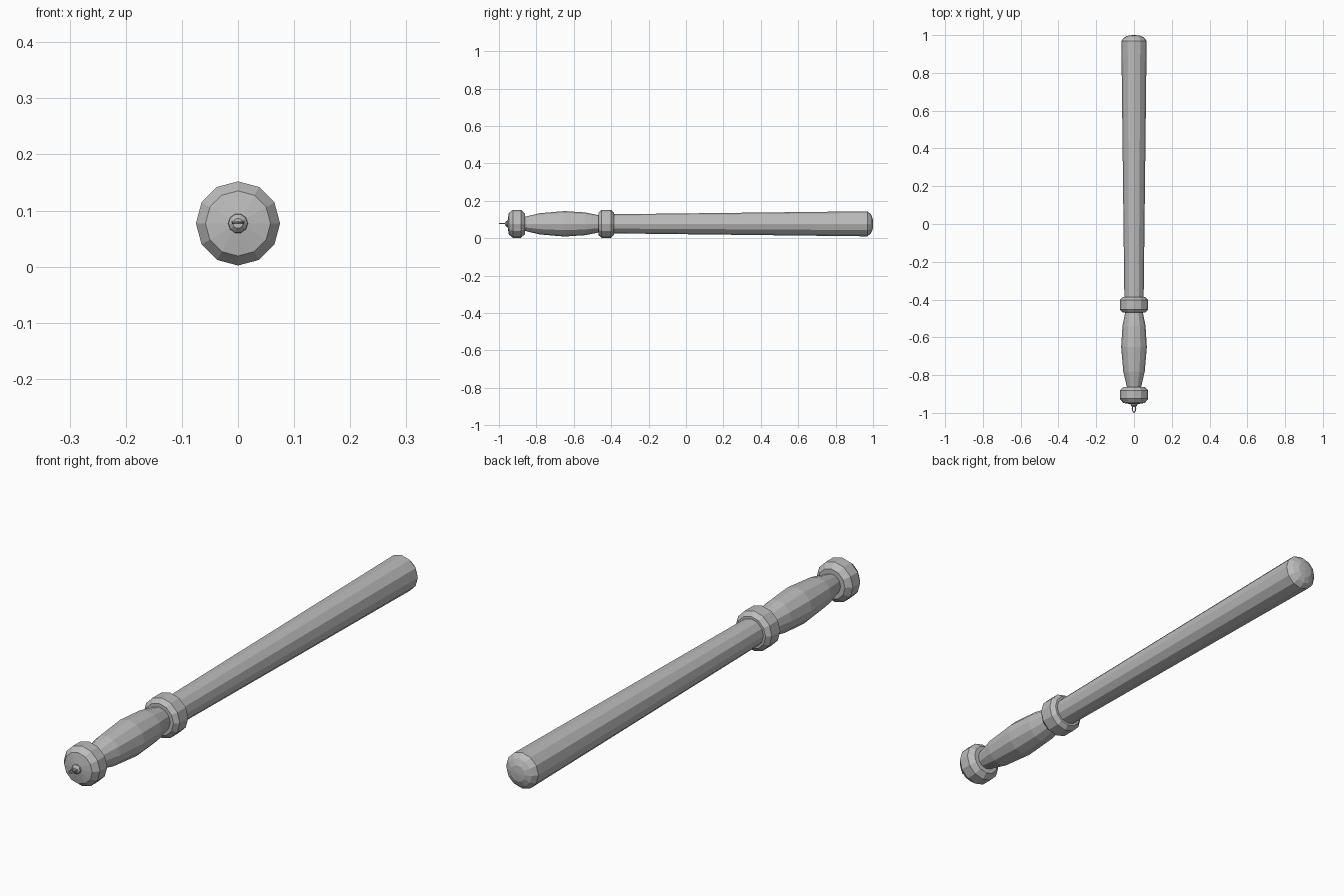
import bpy
import bmesh
from math import cos, sin, pi
from mathutils import Vector

SIDES = 12
AXIS_Z = 0.077

cube = bpy.data.objects.get("Cube")
if cube:
    bpy.data.objects.remove(cube, do_unlink=True)

grey = bpy.data.materials.new("plain_grey")
grey.use_nodes = True
colour = (0.5, 0.5, 0.5, 1)
grey.diffuse_color = colour
grey.node_tree.nodes["Principled BSDF"].inputs["Base Color"].default_value = colour


def finish(name, bm):
    bmesh.ops.recalc_face_normals(bm, faces=bm.faces)
    mesh = bpy.data.meshes.new(name)
    bm.to_mesh(mesh)
    bm.free()
    mesh.materials.append(grey)
    obj = bpy.data.objects.new(name, mesh)
    bpy.context.collection.objects.link(obj)
    return obj


def bridge(bm, a, b):
    n = len(a)
    for i in range(n):
        bm.faces.new((a[i], a[(i + 1) % n], b[(i + 1) % n], b[i]))


def turned(name, profile, sides=SIDES):
    """Flat-sided turning along y from (y, radius) pairs, closed at both ends."""
    bm = bmesh.new()
    rings = []
    for y, r in profile:
        rings.append([bm.verts.new((r * cos(2 * pi * i / sides), y,
                                    AXIS_Z + r * sin(2 * pi * i / sides)))
                      for i in range(sides)])
    for a, b in zip(rings, rings[1:]):
        bridge(bm, a, b)
    bm.faces.new(rings[0])
    bm.faces.new(rings[-1])
    return finish(name, bm)


# Rounded pommel at the front
turned("pommel", [(-0.954, 0.018), (-0.947, 0.058), (-0.925, 0.075),
                  (-0.882, 0.075), (-0.862, 0.056), (-0.862, 0.03)])

# Swelling grip
turned("grip", [(-0.87, 0.036), (-0.78, 0.057), (-0.65, 0.068),
                (-0.54, 0.061), (-0.46, 0.045)])

# Collar between grip and shaft
turned("collar", [(-0.468, 0.04), (-0.468, 0.06), (-0.452, 0.075),
                  (-0.402, 0.075), (-0.386, 0.06), (-0.386, 0.04)])

# Long shaft widening to a shallow domed end
turned("shaft", [(-0.4, 0.051), (0.97, 0.067), (0.988, 0.052),
                 (0.998, 0.03), (1.0, 0.004)])

# Small boss holding the cord eye
turned("eye_boss", [(-0.95, 0.018), (-0.96, 0.017), (-0.968, 0.009)], 10)

# Flat elongated eye lying level
bm = bmesh.new()
loops = []
for i in range(12):
    a = 2 * pi * i / 12
    centre = Vector((0.009 * cos(a), -0.976 + 0.021 * sin(a), AXIS_Z + 0.002))
    out = Vector((cos(a), sin(a), 0))
    loops.append([bm.verts.new(centre + 0.003 * (out * cos(t) + Vector((0, 0, sin(t)))))
                  for t in (k * pi / 3 for k in range(6))])
for i in range(12):
    bridge(bm, loops[i], loops[(i + 1) % 12])
finish("cord_eye", bm)
